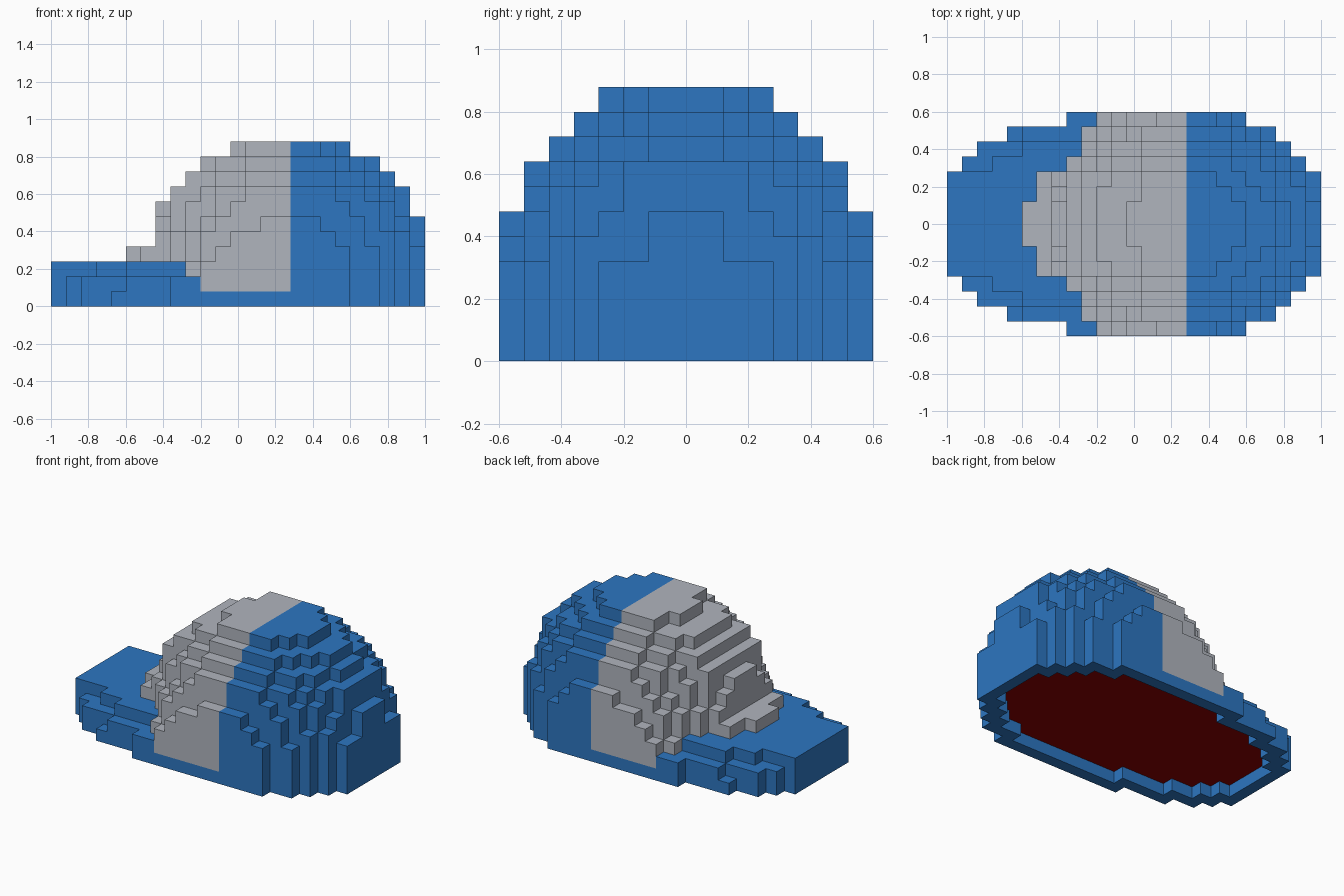
import bpy, bmesh
from mathutils import Vector

cube = bpy.data.objects.get("Cube")
if cube:
    bpy.data.objects.remove(cube, do_unlink=True)

S = 0.08  # block size
ORIGIN = Vector((-1.0, -0.6, 0.0))
MID = 7   # middle block row across the width


def material(name, rgb):
    m = bpy.data.materials.new(name)
    m.use_nodes = True
    m.diffuse_color = (*rgb, 1)
    bsdf = m.node_tree.nodes["Principled BSDF"]
    bsdf.inputs["Base Color"].default_value = (*rgb, 1)
    bsdf.inputs["Roughness"].default_value = 0.8
    return m


blue = material("cap blue", (0.026, 0.181, 0.533))
grey = material("panel grey", (0.434, 0.462, 0.515))
red = material("lining dark red", (0.258, 0.0, 0.0))

# Each layer, bottom to top: first and last block along x,
# for the rows 1, 2, 3 ... blocks away from the middle row
BASE_END = (25, 25, 25, 24, 23, 22, 20)
LAYERS = [
    ((0, 0, 0, 1, 2, 4, 8), BASE_END),
    ((0, 0, 0, 1, 2, 5, 8), BASE_END),
    ((0, 0, 0, 3, 5, 9, 10), BASE_END),
    ((5, 6, 6, 8, 9, 10, 11), BASE_END),
    ((7, 7, 7, 8, 9, 10, 12), (25, 24, 24, 24, 23, 21, 19)),
    ((7, 7, 8, 9, 10, 11, 14), (25, 24, 24, 23, 22, 21, 18)),
    ((7, 8, 8, 9, 11, 12), (24, 24, 23, 23, 22, 20)),
    ((8, 8, 8, 10, 11, 13), (24, 24, 23, 22, 21, 19)),
    ((9, 9, 9, 11, 13), (23, 22, 22, 21, 19)),
    ((10, 10, 11, 13), (22, 21, 20, 19)),
    ((12, 13, 13), (20, 19, 18)),
]

blocks = set()
for k, (starts, ends) in enumerate(LAYERS):
    for row, (a, b) in enumerate(zip(starts, ends), 1):
        for j in {MID - row, MID + row} | ({MID} if row == 1 else set()):
            blocks.update((i, j, k) for i in range(a, b))

# Hollow underside: clear the bottom layer except for a one-block rim
hollow = {(i, j, 0) for i, j, k in blocks if k == 0 and all(
    (i + di, j + dj, 0) in blocks for di in (-1, 0, 1) for dj in (-1, 0, 1))}
blocks -= hollow


def part_of(block, side):
    """Name the part that a block's outer face belongs to."""
    i, j, k = block
    if side == (0, 0, -1) and (i, j, k - 1) in hollow:
        return "lining"
    if i < 16 and (k > 2 or (k == 2 and i >= 9) or (k == 1 and i >= 10)):
        return "front_panel"
    return "brim" if i < 9 else "crown"


PARTS = {"crown": blue, "brim": blue, "front_panel": grey, "lining": red}
meshes = {name: bmesh.new() for name in PARTS}
corners = {name: {} for name in PARTS}

# Outer faces of the blocks, sorted into the parts
for block in sorted(blocks):
    for axis in range(3):
        for sign in (-1, 1):
            side = tuple(sign if a == axis else 0 for a in range(3))
            if tuple(p + d for p, d in zip(block, side)) in blocks:
                continue
            name = part_of(block, side)
            bm, known = meshes[name], corners[name]
            verts = []
            for u, v in ((0, 0), (1, 0), (1, 1), (0, 1))[::sign]:
                c = list(block)
                c[axis] += sign > 0
                c[(axis + 1) % 3] += u
                c[(axis + 2) % 3] += v
                key = tuple(c)
                if key not in known:
                    known[key] = bm.verts.new(ORIGIN + Vector(key) * S)
                verts.append(known[key])
            bm.faces.new(verts)

# Merge the flat areas and make the objects
for name, bm in meshes.items():
    bmesh.ops.dissolve_limit(bm, angle_limit=0.01, verts=bm.verts[:],
                             edges=bm.edges[:])
    mesh = bpy.data.meshes.new(name)
    bm.to_mesh(mesh)
    bm.free()
    mesh.materials.append(PARTS[name])
    bpy.context.collection.objects.link(bpy.data.objects.new(name, mesh))
